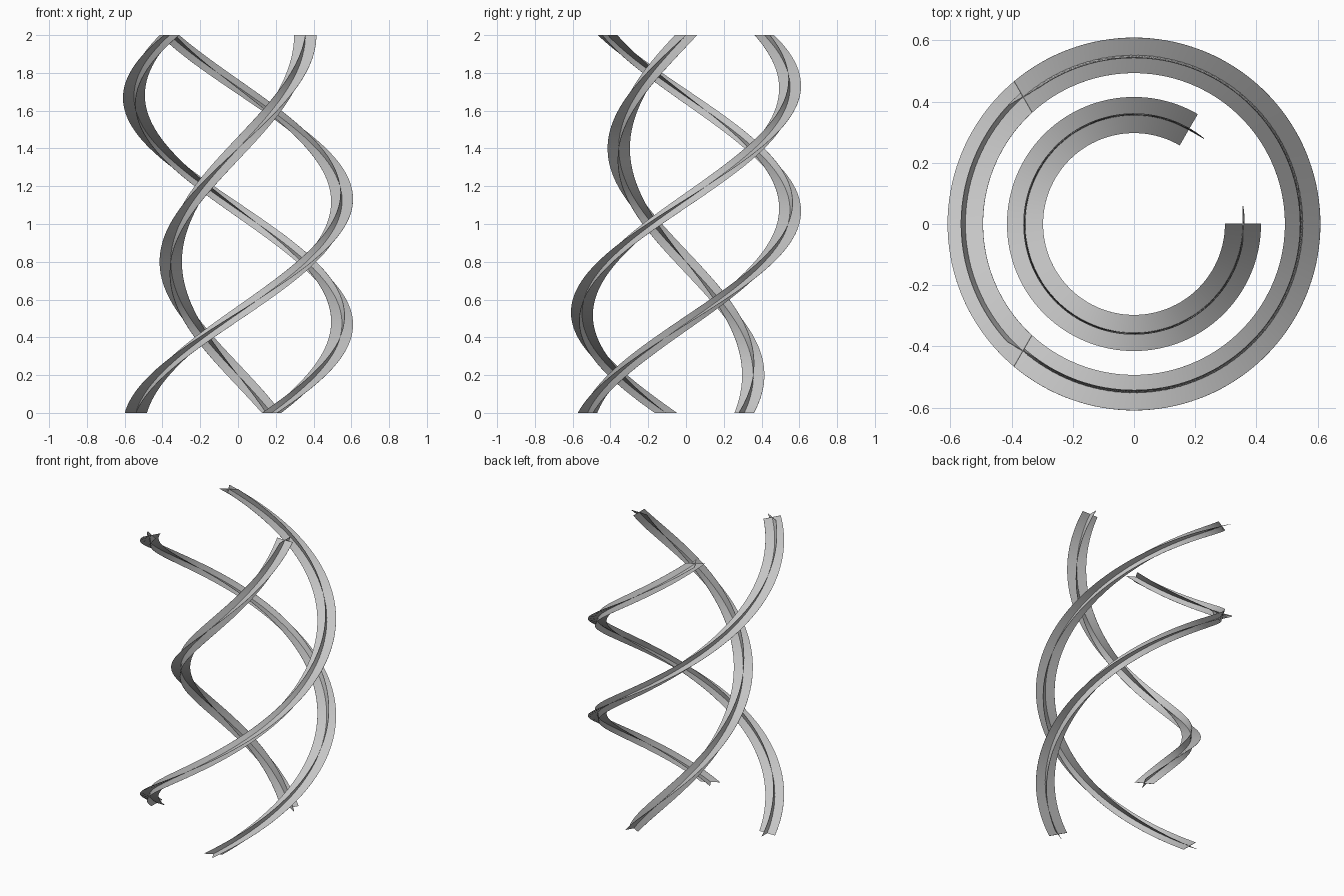
import bpy, bmesh, math
from mathutils import Matrix, Vector

cube = bpy.data.objects.get("Cube")
if cube:
    bpy.data.objects.remove(cube, do_unlink=True)

HEIGHT = 2.0
TWIST = math.radians(300)
STEPS = 120
HALF = 0.059          # half width of each fin
THIN = 0.001          # half thickness of each fin
RADIUS = 0.479        # triangle of strands
SHIFT = 0.123         # triangle centre is off the twist axis

grey = bpy.data.materials.new("plain_grey")
grey.use_nodes = True
colour = (0.56, 0.56, 0.56, 1)
grey.diffuse_color = colour
grey.node_tree.nodes["Principled BSDF"].inputs["Base Color"].default_value = colour


def polar(radius, degrees):
    a = math.radians(degrees)
    return Vector((radius * math.cos(a), radius * math.sin(a), 0))


def twisted_fin(bm, centre, degrees):
    """Thin horizontal bar lifted along z while turning about the z axis."""
    along, across = polar(HALF, degrees), polar(THIN, degrees + 90)
    section = [centre - along - across, centre + along - across,
               centre + along + across, centre - along + across]
    rings = []
    for i in range(STEPS + 1):
        t = i / STEPS
        turn = Matrix.Translation((0, 0, HEIGHT * t)) @ Matrix.Rotation(TWIST * t, 4, 'Z')
        rings.append([bm.verts.new(turn @ p) for p in section])
    for low, high in zip(rings, rings[1:]):
        for k in range(4):
            n = (k + 1) % 4
            bm.faces.new((low[k], low[n], high[n], high[k]))
    bm.faces.new(rings[0][::-1])
    bm.faces.new(rings[-1])


def strand(name, degrees):
    """Cross-shaped strand: one radial fin and one fin at right angles."""
    centre = polar(RADIUS, degrees) + polar(SHIFT, 240)
    bm = bmesh.new()
    twisted_fin(bm, centre, degrees)
    twisted_fin(bm, centre, degrees + 90)
    bmesh.ops.recalc_face_normals(bm, faces=bm.faces)
    mesh = bpy.data.meshes.new(name)
    bm.to_mesh(mesh)
    bm.free()
    mesh.materials.append(grey)
    obj = bpy.data.objects.new(name, mesh)
    bpy.context.collection.objects.link(obj)
    bpy.ops.object.select_all(action='DESELECT')
    obj.select_set(True)
    bpy.context.view_layer.objects.active = obj
    bpy.ops.object.shade_smooth_by_angle(angle=math.radians(30))


# Three strands in a triangle, the first one nearest the axis
for name, degrees in (("inner_strand", 60), ("outer_strand_a", 180), ("outer_strand_b", 300)):
    strand(name, degrees)
